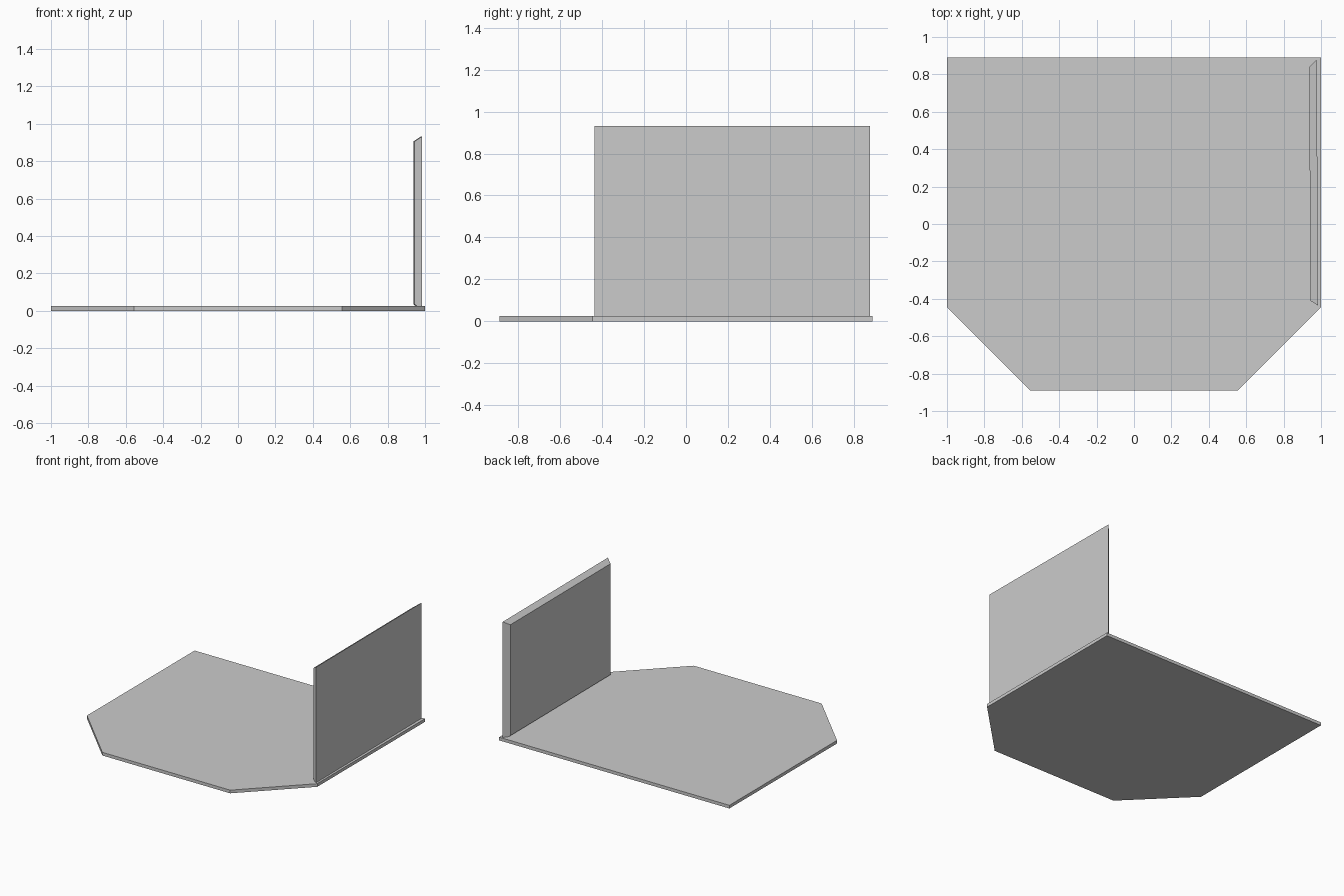
import bpy

if "Cube" in bpy.data.objects:
    bpy.data.objects.remove(bpy.data.objects["Cube"])


def loft(name, lower, upper):
    """Solid between two matching outlines."""
    n = len(lower)
    faces = [list(range(n))[::-1], list(range(n, 2 * n))]
    faces += [[i, (i + 1) % n, n + (i + 1) % n, n + i] for i in range(n)]
    mesh = bpy.data.meshes.new(name)
    mesh.from_pydata(lower + upper, [], faces)
    mesh.update()
    obj = bpy.data.objects.new(name, mesh)
    bpy.context.collection.objects.link(obj)
    return obj


# Floor slab with the two front corners cut off
half = [(0.555, -0.89), (1.0, -0.445), (1.0, 0.89)]
outline = half + [(-x, y) for x, y in reversed(half)]
loft("floor_slab", [(x, y, 0) for x, y in outline],
     [(x, y, 0.025) for x, y in outline])

# Upright side wall: mitred edges, slightly smaller on the inner face
inner = [(0.943, -0.41, 0.034), (0.937, 0.84, 0.034),
         (0.937, 0.84, 0.905), (0.943, -0.41, 0.905)]
outer = [(0.984, -0.437, 0.01), (0.977, 0.878, 0.01),
         (0.977, 0.878, 0.932), (0.984, -0.437, 0.932)]
# Order runs counter-clockwise when seen from +x, so normals face outward
loft("side_wall", inner, outer)
